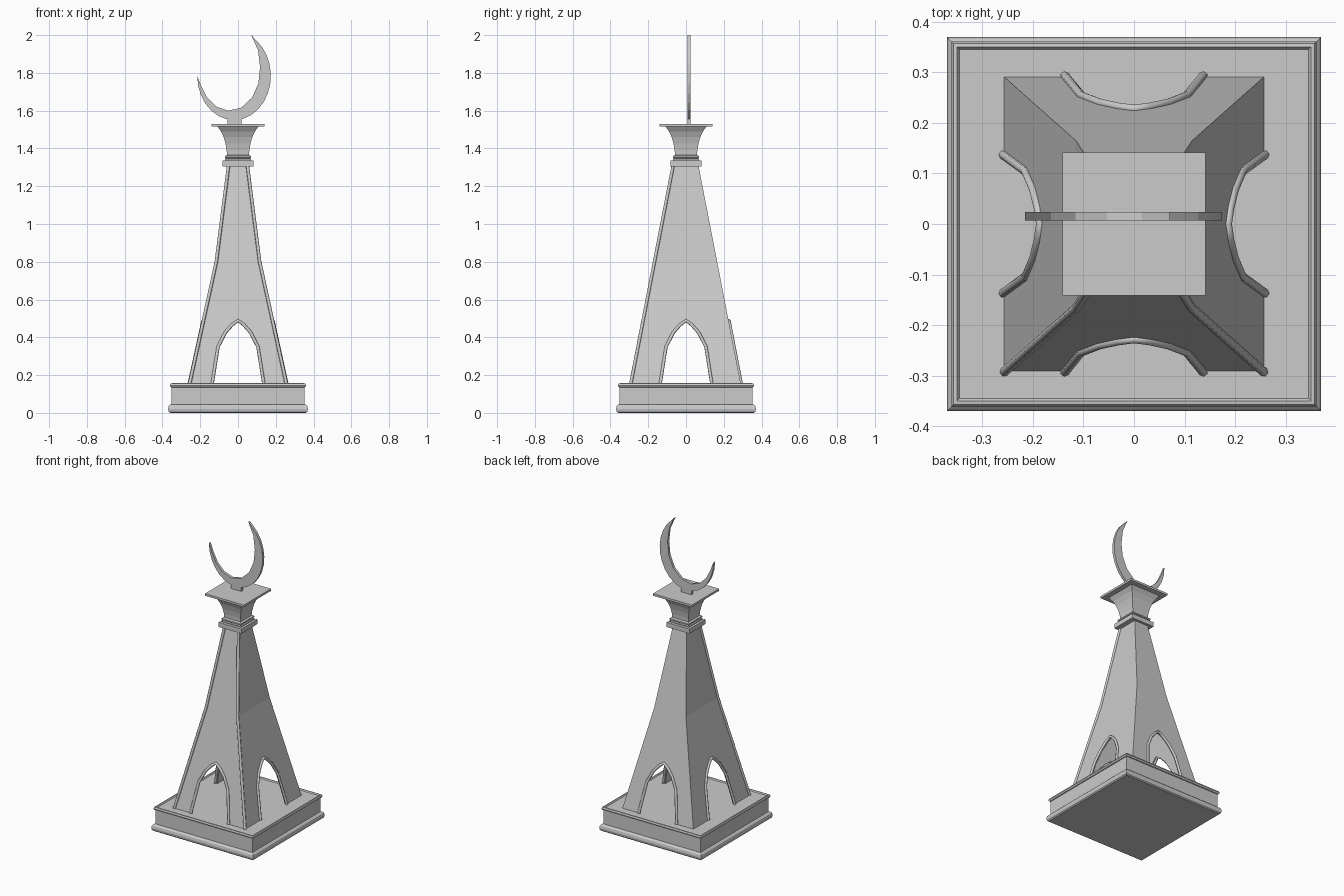
import bpy, bmesh, math

if "Cube" in bpy.data.objects:
    bpy.data.objects.remove(bpy.data.objects["Cube"])

def finish(name, bm):
    bmesh.ops.remove_doubles(bm, verts=bm.verts, dist=1e-5)
    bmesh.ops.recalc_face_normals(bm, faces=bm.faces)
    me = bpy.data.meshes.new(name)
    bm.to_mesh(me)
    bm.free()
    ob = bpy.data.objects.new(name, me)
    bpy.context.collection.objects.link(ob)
    return ob

def square_loft(name, profile):
    """Stack square rings given as (half width, height)."""
    bm = bmesh.new()
    rings = [[bm.verts.new((sx * w, sy * w, z)) for sx, sy in
              ((-1, -1), (1, -1), (1, 1), (-1, 1))] for w, z in profile]
    for a, b in zip(rings, rings[1:]):
        for i in range(4):
            j = (i + 1) % 4
            bm.faces.new((a[i], a[j], b[j], b[i]))
    bm.faces.new(rings[0])
    bm.faces.new(rings[-1])
    return finish(name, bm)

def prism(name, outline, y0, y1):
    """Extrude an x-z outline along y."""
    bm = bmesh.new()
    f = bm.faces.new([bm.verts.new((x, y0, z)) for x, z in outline])
    ext = bmesh.ops.extrude_face_region(bm, geom=[f])
    moved = [v for v in ext["geom"] if isinstance(v, bmesh.types.BMVert)]
    bmesh.ops.translate(bm, verts=moved, vec=(0, y1 - y0, 0))
    return finish(name, bm)

def tube(name, points, radius):
    cu = bpy.data.curves.new(name, 'CURVE')
    cu.dimensions = '3D'
    cu.bevel_depth = radius
    cu.bevel_resolution = 1
    cu.use_fill_caps = True
    sp = cu.splines.new('POLY')
    sp.points.add(len(points) - 1)
    for p, co in zip(sp.points, points):
        p.co = (*co, 1)
    ob = bpy.data.objects.new(name, cu)
    bpy.context.collection.objects.link(ob)
    bpy.ops.object.select_all(action='DESELECT')
    ob.select_set(True)
    bpy.context.view_layer.objects.active = ob
    bpy.ops.object.convert(target='MESH')

# Plinth with rounded mouldings and a shallow recessed top
square_loft("plinth", [
    (.360, 0), (.367, .006), (.370, .021), (.367, .036), (.360, .043), (.352, .045),
    (.352, .135), (.357, .137), (.361, .146), (.357, .156), (.350, .157), (.345, .15)])

# Tower half widths: x bends at mid height, y is straight
Z0, ZM, ZT = .15, .80, 1.31
def half_x(z):
    return .257 + (.115 - .257) * (z - Z0) / (ZM - Z0) if z < ZM else .115 + (.05 - .115) * (z - ZM) / (ZT - ZM)
def half_y(z):
    return .291 + (.066 - .291) * (z - Z0) / (ZT - Z0)

def wall_point(side, u, z, out=0.0):
    return {"front": (u, -half_y(z) - out, z), "back": (u, half_y(z) + out, z),
            "left": (-half_x(z) - out, u, z), "right": (half_x(z) + out, u, z)}[side]

half_arch = [(.137, Z0), (.105, .35), (.067, .425), (.03, .467)]
arch = [(-u, z) for u, z in half_arch] + [(0, .488)] + half_arch[::-1]

# Tapered tower walls with pointed openings
bm = bmesh.new()
for side in ("front", "back", "left", "right"):
    w = half_x if side in ("front", "back") else half_y
    lower = [(w(Z0), Z0), (w(ZM), ZM), (-w(ZM), ZM), (-w(Z0), Z0)] + arch
    upper = [(-w(ZM), ZM), (w(ZM), ZM), (w(ZT), ZT), (-w(ZT), ZT)]
    for poly in (lower, upper):
        bm.faces.new([bm.verts.new(wall_point(side, u, z)) for u, z in poly])
tower = finish("tower_walls", bm)
mod = tower.modifiers.new("thickness", 'SOLIDIFY')
mod.thickness = .012
mod.offset = -1

# Arch trims on every side, corner trims on the front only
for side in ("front", "back", "left", "right"):
    tube(side + "_arch_trim", [wall_point(side, u, z, .002) for u, z in arch], .009)
for s, label in ((-1, "left"), (1, "right")):
    tube(label + "_corner_trim",
         [(s * half_x(z), -half_y(z) - .002, z) for z in (Z0, ZM, ZT)], .009)

# Collar and flared capital
square_loft("collar", [(.083, 1.305), (.083, 1.335), (.070, 1.337), (.070, 1.343),
                       (.064, 1.347), (.070, 1.352), (.070, 1.360), (.060, 1.365)])
square_loft("capital", [(.058, 1.36), (.060, 1.39), (.066, 1.425), (.076, 1.46), (.090, 1.49),
                        (.108, 1.515), (.141, 1.516), (.141, 1.53)])

# Crescent and its stem, set slightly behind centre
inner = [(.07, 2.0), (.106, 1.92), (.117, 1.83), (.108, 1.745), (.075, 1.67), (.016, 1.615),
         (-.053, 1.60), (-.116, 1.622), (-.164, 1.67), (-.192, 1.725)]
outer = [(-.021 + .195 * math.cos(math.radians(a)), 1.785 + .235 * math.sin(math.radians(a)))
         for a in range(180, 416, 13)]
prism("crescent", inner + outer, .007, .024)
prism("stem", [(-.056, 1.525), (.018, 1.525), (.018, 1.57), (-.056, 1.57)], .007, .024)
